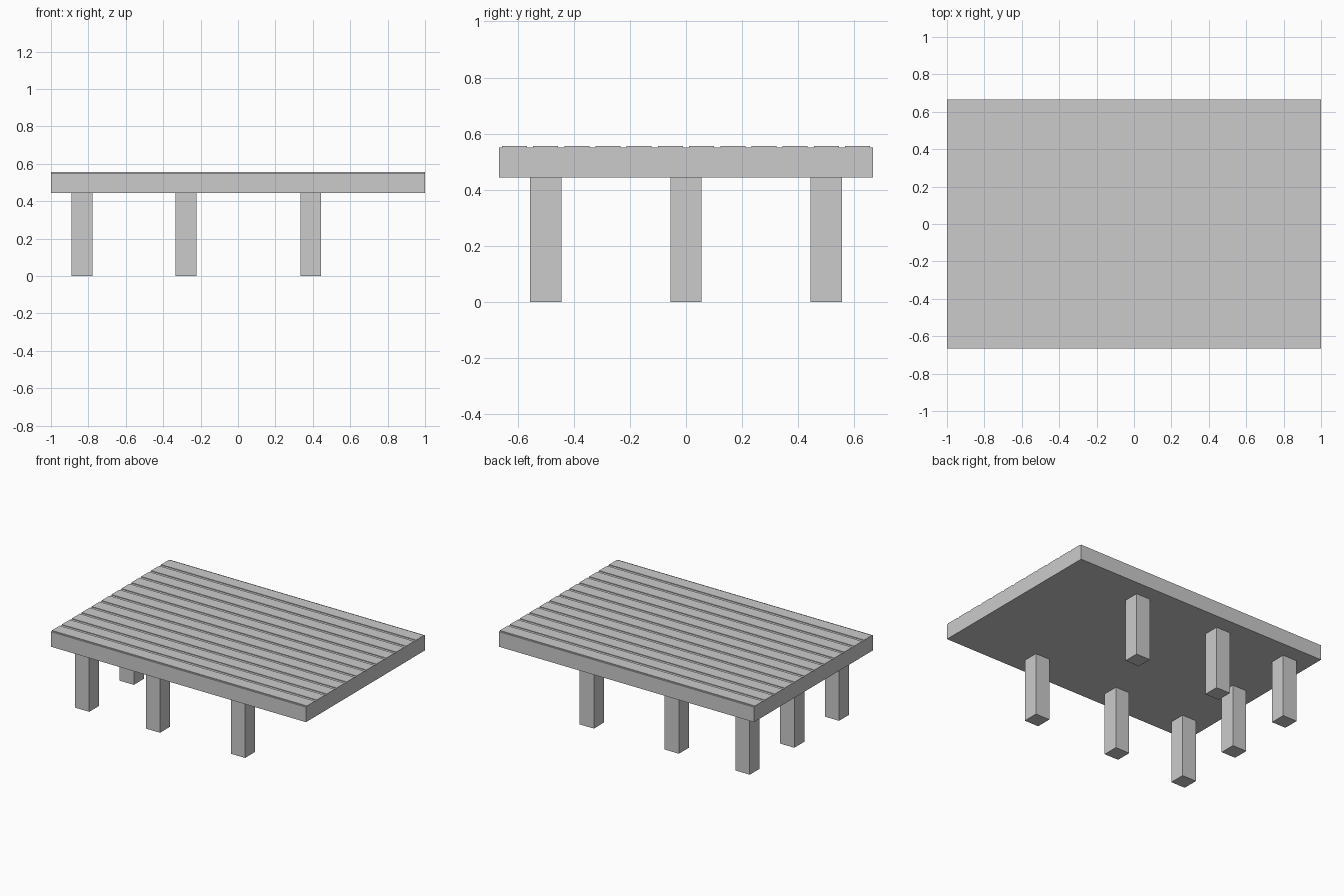
import bpy, bmesh

if "Cube" in bpy.data.objects:
    bpy.data.objects.remove(bpy.data.objects["Cube"])

U = 1 / 9            # module: leg width, slab thickness and plank pitch
HALF_Y = 6 * U
SLAB_Z, GROOVE_Z, TOP_Z = 4 * U, 0.551, 5 * U


def make_object(name, bm):
    bmesh.ops.recalc_face_normals(bm, faces=bm.faces)
    mesh = bpy.data.meshes.new(name)
    bm.to_mesh(mesh)
    bm.free()
    obj = bpy.data.objects.new(name, mesh)
    bpy.context.collection.objects.link(obj)
    return obj


def box(name, center, size):
    bm = bmesh.new()
    bmesh.ops.create_cube(bm, size=1)
    for v in bm.verts:
        v.co = [c + a * s for c, a, s in zip(center, v.co, size)]
    return make_object(name, bm)


# Deck: one grooved cross-section with twelve raised planks, extruded along x
profile = [(HALF_Y, SLAB_Z), (-HALF_Y, SLAB_Z), (-HALF_Y, GROOVE_Z)]
for i in range(12):
    a = -HALF_Y + i * U + 0.011
    b = -HALF_Y + (i + 1) * U - 0.011
    profile += [(a, GROOVE_Z), (a, TOP_Z), (b, TOP_Z), (b, GROOVE_Z)]
profile.append((HALF_Y, GROOVE_Z))

bm = bmesh.new()
face = bm.faces.new([bm.verts.new((-1, y, z)) for y, z in profile])
ext = bmesh.ops.extrude_face_region(bm, geom=[face], use_keep_orig=True)
for v in ext["geom"]:
    if isinstance(v, bmesh.types.BMVert):
        v.co.x = 1
make_object("plank_deck", bm)

# Posts: three along the front and back, one in the middle of the left end
xs = (-7.5 * U, -2.5 * U, 3.5 * U)
spots = [(x, y) for y in (-0.5, 0.5) for x in xs] + [(xs[0], 0)]
for n, (x, y) in enumerate(spots, 1):
    box(f"support_post_{n}", (x, y, SLAB_Z / 2), (U, U, SLAB_Z))
